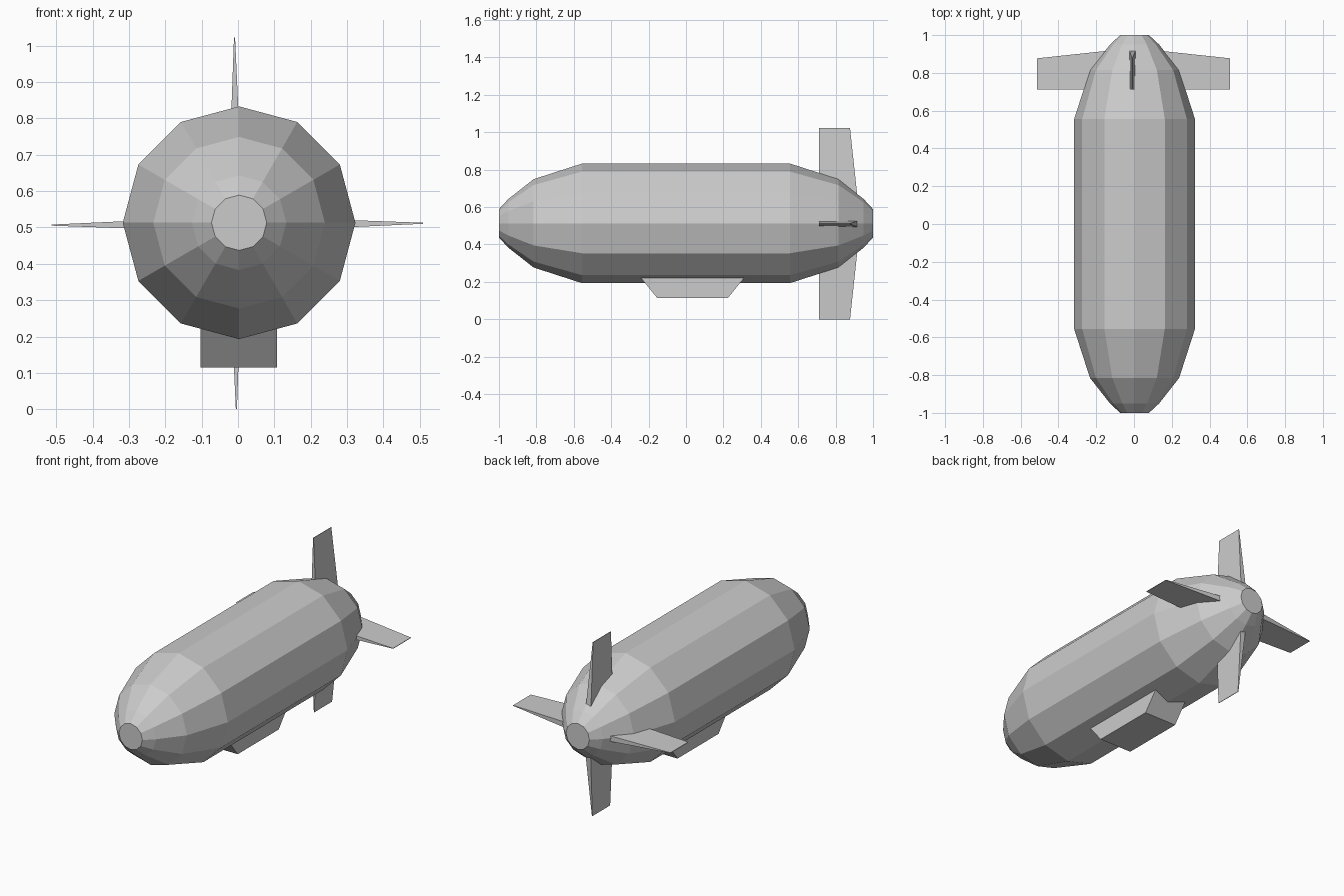
import bpy
import math

if "Cube" in bpy.data.objects:
    bpy.data.objects.remove(bpy.data.objects["Cube"])


def make_object(name, verts, faces):
    mesh = bpy.data.meshes.new(name)
    mesh.from_pydata(verts, [], faces)
    mesh.update()
    obj = bpy.data.objects.new(name, mesh)
    bpy.context.collection.objects.link(obj)
    return obj


def loft(name, rings):
    """Skin a list of equal-length vertex rings and cap both ends."""
    n = len(rings[0])
    verts = [v for ring in rings for v in ring]
    faces = [(k * n + i, k * n + (i + 1) % n, (k + 1) * n + (i + 1) % n, (k + 1) * n + i)
             for k in range(len(rings) - 1) for i in range(n)]
    faces.append(tuple(reversed(range(n))))
    faces.append(tuple(range(len(verts) - n, len(verts))))
    return make_object(name, verts, faces)


# Gas envelope: 12-sided, same taper at nose and tail
SIDES, CX, CZ = 12, 0.003, 0.513
half = [(0.555, 0.32), (0.815, 0.236), (0.95, 0.13), (1.0, 0.076)]
profile = [(-y, r) for y, r in reversed(half)] + half
rings = []
for y, r in profile:
    angles = [-2 * math.pi * i / SIDES for i in range(SIDES)]
    rings.append([(CX + r * math.cos(a), y, CZ + r * math.sin(a)) for a in angles])
loft("envelope", rings)

# Gondola: box with sloping front and rear ends, tucked into the envelope
levels = [(0.115, -0.155, 0.225), (0.235, -0.252, 0.322)]
loft("gondola", [[(-0.103, y0, z), (0.107, y0, z), (0.107, y1, z), (-0.103, y1, z)]
                 for z, y0, y1 in levels])

# Tail fins: four tapered wedges around the long axis
ROOT, TIP = 0.13, 0.511
sections = [(ROOT, 0.017, 0.712, 0.918), (TIP, 0.0015, 0.712, 0.877)]
for k, name in enumerate(["right_fin", "top_fin", "left_fin", "bottom_fin"]):
    fin = loft(name, [[(r, y0, -t), (r, y1, -t), (r, y1, t), (r, y0, t)]
                      for r, t, y0, y1 in sections])
    fin.location = (-0.007 if k % 2 else -0.002, 0, 0.511 if k % 2 else 0.509)
    fin.rotation_euler = (0, -k * math.pi / 2 - 0.005, 0)
